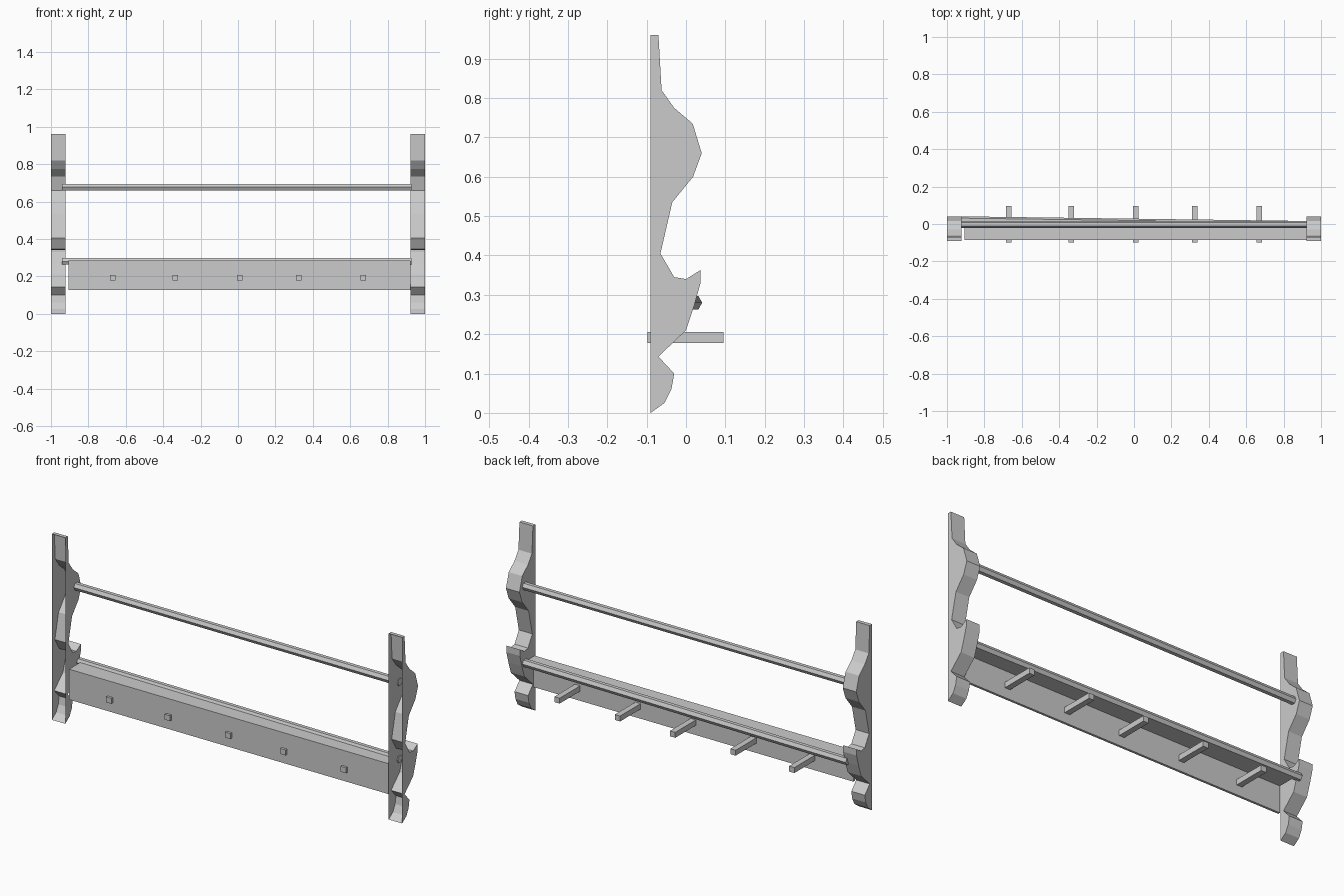
import bpy, bmesh, math
from mathutils import Vector

if "Cube" in bpy.data.objects:
    bpy.data.objects.remove(bpy.data.objects["Cube"], do_unlink=True)

# Single pale grey finish
grey = bpy.data.materials.new("pale_grey")
grey.use_nodes = True
COLOUR = (0.6, 0.6, 0.6, 1)
grey.diffuse_color = COLOUR
grey.node_tree.nodes["Principled BSDF"].inputs["Base Color"].default_value = COLOUR


def finish(name, bm):
    bmesh.ops.recalc_face_normals(bm, faces=bm.faces)
    mesh = bpy.data.meshes.new(name)
    bm.to_mesh(mesh)
    bm.free()
    mesh.materials.append(grey)
    obj = bpy.data.objects.new(name, mesh)
    bpy.context.collection.objects.link(obj)
    return obj


def box(name, low, high):
    bm = bmesh.new()
    bmesh.ops.create_cube(bm, size=1)
    for v in bm.verts:
        v.co = [(a + b) / 2 + c * (b - a) for a, b, c in zip(low, high, v.co)]
    return finish(name, bm)


def loft(name, sections):
    """Join two matching outlines into a capped solid."""
    bm = bmesh.new()
    a, b = [[bm.verts.new(p) for p in s] for s in sections]
    n = len(a)
    for i in range(n):
        j = (i + 1) % n
        bm.faces.new((a[i], a[j], b[j], b[i]))
    bm.faces.new(a[::-1])
    bm.faces.new(b)
    return finish(name, bm)


# Scalloped end brackets, hollow and open on the flat side
PROFILE = [(-.09, 0), (-.055, .025), (-.037, .06), (-.03, .1), (-.07, .143),
           (0, .21), (.02, .27), (.037, .33), (.037, .363), (0, .34),
           (-.03, .345), (-.065, .405), (-.035, .535), (.018, .6), (.04, .66),
           (.017, .735), (-.03, .775), (-.062, .82), (-.07, .96), (-.09, .96)]
for name, x0, x1 in (("right_bracket", -1, -.923), ("left_bracket", .923, 1)):
    bracket = loft(name, [[(x, y, z) for y, z in PROFILE] for x in (x0, x1)])
    bm = bmesh.new()
    bm.from_mesh(bracket.data)
    flat = [f for f in bm.faces if all(v.co.y < -.089 for v in f.verts)]
    bmesh.ops.delete(bm, geom=flat, context="FACES_ONLY")
    bm.to_mesh(bracket.data)
    bm.free()


# Six-sided rails, the lower one slightly skewed
def rail(name, z, y_right, y_left):
    ring = [Vector((0, .019 * math.cos(math.tau * i / 6),
                    .02 * math.sin(math.tau * i / 6))) for i in range(6)]
    loft(name, [[p + Vector((x, y, z)) for p in ring]
                for x, y in ((-.94, y_right), (.927, y_left))])


rail("upper_rail", .677, -.002, -.002)
rail("lower_rail", .28, .022, -.003)

# Shelf and peg board
loft("shelf", [[(x, -.085, .265), (x, y, .265), (x, y, .285), (x, -.085, .285)]
               for x, y in ((-.905, .02), (.923, -.003))])
box("peg_board", (-.905, -.085, .128), (.923, -.073, .265))

# Pegs passing through the board
for i, x in enumerate((-.67, -.335, .01, .325, .67)):
    box(f"peg_{i + 1}", (x - .015, -.098, .178), (x + .015, .095, .206))
